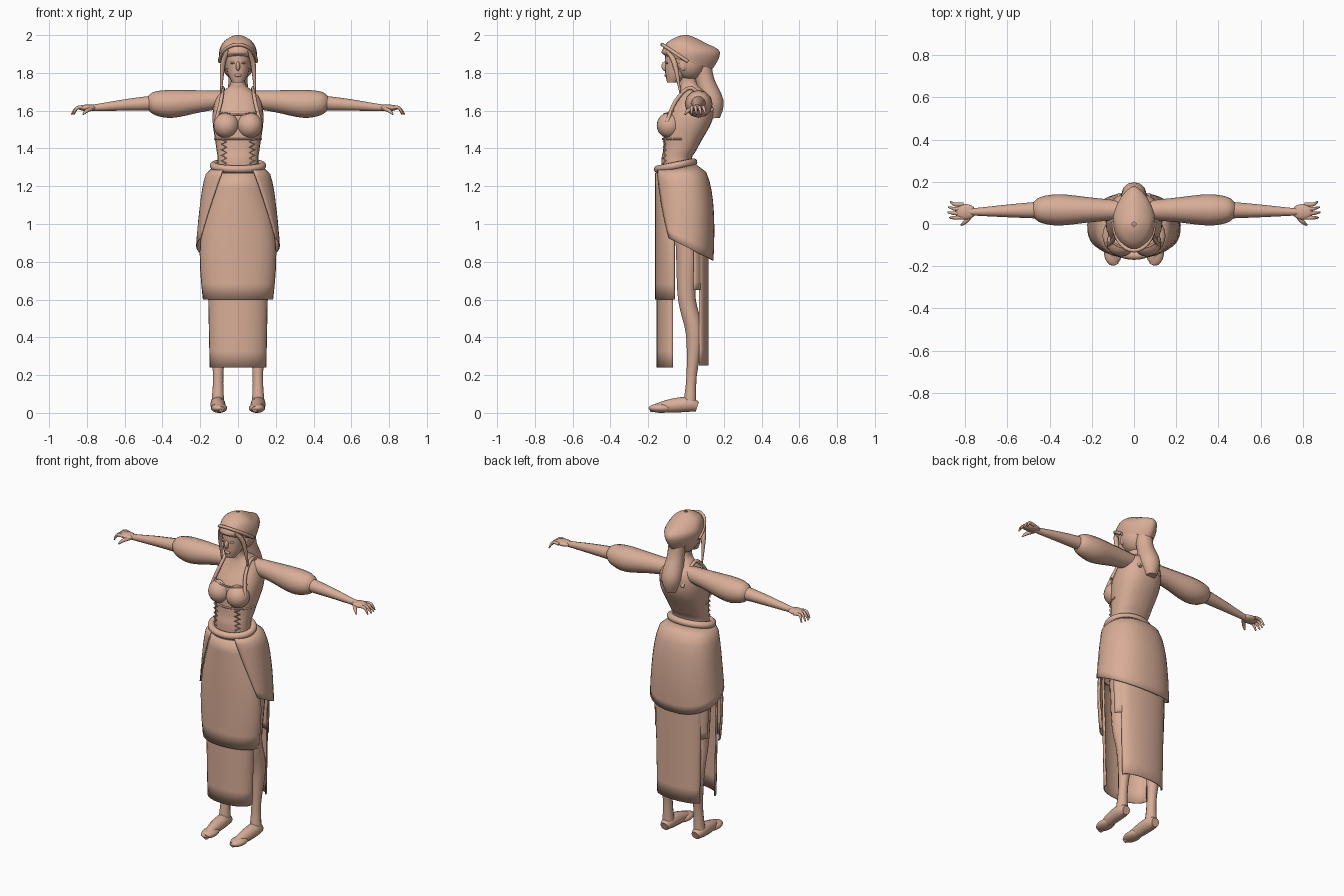
import bpy, bmesh
from math import sin, cos, pi, asin, radians
from mathutils import Vector

cube = bpy.data.objects.get("Cube")
if cube:
    bpy.data.objects.remove(cube, do_unlink=True)

clay = bpy.data.materials.new("warm clay")
clay.use_nodes = True
colour = (0.69, 0.42, 0.31, 1)
clay.diffuse_color = colour
clay.node_tree.nodes["Principled BSDF"].inputs["Base Color"].default_value = colour


def mix(start, end, share):
    return start + (end - start) * share


def smooth(rows, steps=4):
    """Pass a soft curve through a few control rows."""
    rows = [Vector(row) for row in rows]
    padded = [rows[0], *rows, rows[-1]]
    result = []
    for a, b, c, d in zip(padded, padded[1:], padded[2:], padded[3:]):
        for step in range(steps):
            t = step / steps
            result.append(b + (c - a) * t / 2 + (a - b * 2.5 + c * 2 - d / 2) * t * t
                          + (b * 3 - a - c * 3 + d) * t ** 3 / 2)
    return result + [rows[-1]]


def finish(obj):
    obj.data.materials.append(clay)
    bpy.ops.object.select_all(action="DESELECT")
    obj.select_set(True)
    bpy.context.view_layer.objects.active = obj
    bpy.ops.object.shade_smooth_by_angle(angle=radians(50))


def skin(name, rings, closed=False, capped=False, thickness=0):
    """Bridge rings of points into one surface."""
    bm = bmesh.new()
    rows = [[bm.verts.new(point) for point in ring] for ring in rings]
    count = len(rows[0])
    for low, high in zip(rows, rows[1:]):
        for i in range(count if closed else count - 1):
            j = (i + 1) % count
            bm.faces.new((low[i], low[j], high[j], high[i]))
    if capped:
        bm.faces.new(rows[0])
        bm.faces.new(rows[-1])
    bmesh.ops.recalc_face_normals(bm, faces=bm.faces)
    mesh = bpy.data.meshes.new(name)
    bm.to_mesh(mesh)
    bm.free()
    obj = bpy.data.objects.new(name, mesh)
    bpy.context.collection.objects.link(obj)
    if thickness:
        obj.modifiers.new("cloth thickness", "SOLIDIFY").thickness = thickness
    finish(obj)


def oval(angle, width, front, back, z, tilt=0, power=1, back_power=1):
    """Point of a body section; angle zero faces the front."""
    def bend(value, exponent):
        return abs(value) ** exponent * (1 if value > 0 else -1)
    exponent = power if cos(angle) > 0 else back_power
    y = mix(front, back, (1 - bend(cos(angle), exponent)) / 2)
    return (width * bend(sin(angle), exponent), y, z + tilt * y)


def stack(name, rows, power=1, back_power=1, sides=24, **options):
    """Rows give height, half width, front, back and tilt."""
    rings = []
    for z, width, front, back, tilt in smooth(rows):
        rings.append([oval(2 * pi * i / sides, width, front, back, z, tilt, power, back_power)
                      for i in range(sides)])
    skin(name, rings, closed=True, **options)


def panel(name, top, bottom, widths, edge, depth, bulge=0, rows=8, columns=16):
    """Curved cloth hanging from top to bottom; depth is signed towards the back."""
    rings = []
    for row in range(rows + 1):
        share = row / rows
        width = mix(*widths, share) + bulge * sin(pi * share)
        angles = [pi * (i / columns - 0.5) for i in range(columns + 1)]
        rings.append([(width * sin(a), edge + depth * cos(a), mix(top, bottom, share))
                      for a in angles])
    skin(name, rings, thickness=0.006)


def tube(name, points, closed=False):
    """Round form along points, each with its own radius."""
    curve = bpy.data.curves.new(name, "CURVE")
    curve.dimensions = "3D"
    curve.bevel_depth = 1
    curve.bevel_resolution = 4
    curve.use_fill_caps = True
    spline = curve.splines.new("POLY")
    spline.points.add(len(points) - 1)
    for point, (x, y, z, radius) in zip(spline.points, points):
        point.co = (x, y, z, 1)
        point.radius = radius
    spline.use_cyclic_u = closed
    spline.use_smooth = True
    curve.materials.append(clay)
    bpy.context.collection.objects.link(bpy.data.objects.new(name, curve))


def ball(name, location, size):
    bpy.ops.mesh.primitive_uv_sphere_add(segments=20, ring_count=12, location=location)
    obj = bpy.context.object
    obj.name = name
    obj.scale = size
    finish(obj)


def pair_of_tubes(name, points):
    for side, sign in (("left", 1), ("right", -1)):
        tube(f"{side}_{name}", [(sign * x, y, z, r) for x, y, z, r in points])


def pair_of_balls(name, location, size):
    x, y, z = location
    for side, sign in (("left", 1), ("right", -1)):
        ball(f"{side}_{name}", (sign * x, y, z), size)


def half_ring(name, width, y, depth, z, radius, dip=0, columns=16):
    """Thin seam around the front of the body."""
    angles = [pi * (i / columns - 0.5) for i in range(columns + 1)]
    tube(name, [(width * sin(a), y - depth * cos(a), z - dip * cos(a), radius) for a in angles])


# Torso with neck and hips
stack("torso", [
    (0.95, 0.15, -0.1, 0.1, 0), (1.3, 0.11, -0.13, 0.03, 0), (1.4, 0.115, -0.12, 0.06, 0),
    (1.55, 0.135, -0.11, 0.14, 0), (1.66, 0.12, -0.05, 0.14, 0), (1.71, 0.07, -0.03, 0.1, 0),
    (1.74, 0.04, -0.03, 0.06, 0), (1.8, 0.04, -0.03, 0.05, 0)],
    power=0.85, back_power=0.85, capped=True)

# Head and face
stack("head", [
    (1.75, 0.03, -0.1, -0.04, 0), (1.8, 0.055, -0.11, 0.03, 0),
    (1.9, 0.07, -0.11, 0.08, 0), (1.95, 0.06, -0.1, 0.07, 0)], capped=True)
ball("nose", (0, -0.11, 1.835), (0.012, 0.02, 0.025))
ball("lips", (0, -0.105, 1.787), (0.02, 0.01, 0.008))
pair_of_balls("eye", (0.028, -0.1, 1.853), (0.013, 0.01, 0.006))
pair_of_balls("ear", (0.07, -0.015, 1.84), (0.012, 0.02, 0.03))

# Hair with side locks and a tail
ball("hair", (0, 0.02, 1.86), (0.09, 0.09, 0.1))
tube("hair_tail", smooth([(0, 0.08, 1.88, 0.05), (0, 0.1, 1.76, 0.05),
                          (0, 0.14, 1.64, 0.06), (0, 0.15, 1.56, 0.03)]))
pair_of_tubes("hair_lock", smooth([(0.05, -0.1, 1.92, 0.01), (0.08, -0.06, 1.85, 0.014),
                                   (0.09, -0.03, 1.69, 0.004)]))

# Headscarf with a pointed back and a rolled band
stack("headscarf", [
    (1.86, 0.094, -0.11, 0.14, -0.28), (1.91, 0.1, -0.13, 0.18, 0), (1.96, 0.08, -0.1, 0.1, 0),
    (1.99, 0.04, -0.05, 0.04, 0), (2, 0.01, -0.01, 0.01, 0)], back_power=1.3)
half_ring("scarf_band", 0.097, 0.01, 0.136, 1.86, 0.009, dip=-0.09)

# Bodice
pair_of_balls("bust", (0.062, -0.088, 1.522), (0.068, 0.067, 0.068))
pair_of_tubes("strap", smooth([(0.118, -0.1, 1.54, 0.01), (0.09, -0.055, 1.65, 0.01),
                               (0.08, 0.03, 1.72, 0.01), (0.07, 0.14, 1.6, 0.01)]))
pair_of_tubes("lace", [(0.062 + 0.026 * (i % 2), -0.119 + 0.01 * (i % 2), mix(1.32, 1.45, i / 9), 0.005)
                       for i in range(10)])
half_ring("neckline", 0.11, -0.065, 0.053, 1.6, 0.005, dip=0.02)
half_ring("underbust_seam", 0.122, -0.02, 0.103, 1.45, 0.005)

# Waist roll, higher at the back
roll_angles = [2 * pi * i / 32 for i in range(32)]
tube("waist_roll", [(*oval(a, 0.13, -0.15, 0.04, 1.32, tilt=0.2), 0.02) for a in roll_angles],
     closed=True)

# Overskirt, open at the front with a slanted hem
rings = []
levels, columns = 10, 32
for level in range(levels + 1):
    share = level / levels
    width = 0.13 + 0.092 * share ** 0.35
    back = 0.05 + 0.1 * sin(0.6 * pi * share ** 0.5)
    opening = asin((mix(0.08, 0.2, share) / width) ** 1.15)
    angles = [mix(opening, 2 * pi - opening, i / columns) for i in range(columns + 1)]
    rings.append([oval(a, width, -0.168, back, mix(1.31, 0.88, share), mix(0.15, -0.5, share),
                       power=0.87, back_power=0.87) for a in angles])
skin("overskirt", rings, thickness=0.006)

# Layered skirt panels, open at the sides
panel("front_apron", 1.27, 0.6, (0.12, 0.186), -0.06, -0.103, bulge=0.045)
panel("front_underskirt", 0.95, 0.24, (0.165, 0.15), -0.07, -0.085)
panel("back_apron", 1, 0.65, (0.19, 0.178), 0.04, 0.07)
panel("back_underskirt", 0.95, 0.25, (0.16, 0.145), 0.07, 0.05)

# Puffed sleeves, forearms and hands
pair_of_tubes("sleeve", smooth([
    (0.06, 0.065, 1.66, 0.045), (0.2, 0.067, 1.65, 0.058), (0.35, 0.067, 1.636, 0.074),
    (0.44, 0.067, 1.64, 0.062), (0.475, 0.066, 1.64, 0.037)]))
pair_of_tubes("forearm", smooth([(0.45, 0.066, 1.64, 0.04), (0.6, 0.062, 1.63, 0.03),
                                 (0.74, 0.058, 1.617, 0.019), (0.79, 0.058, 1.615, 0.016)]))
pair_of_balls("palm", (0.8, 0.058, 1.615), (0.05, 0.037, 0.017))
for finger in range(4):
    y = 0.03 + 0.021 * finger
    tip = 0.885 - 0.009 * abs(finger - 1.3)
    pair_of_tubes(f"finger_{finger + 1}", smooth([
        (0.81, y, 1.614, 0.009), (0.85, y, 1.616, 0.009), (tip, y + 0.004 * finger, 1.58, 0.004)]))
pair_of_tubes("thumb", smooth([(0.77, 0.045, 1.612, 0.011), (0.8, 0.01, 1.6, 0.01),
                               (0.82, -0.005, 1.58, 0.004)]))

# Legs and feet
pair_of_tubes("leg", smooth([
    (0.107, 0.02, 0.05, 0.035), (0.105, 0.03, 0.2, 0.028), (0.105, 0.045, 0.42, 0.047),
    (0.105, 0.005, 0.6, 0.048), (0.105, 0.007, 0.8, 0.06), (0.105, 0.01, 1, 0.07)]))
pair_of_tubes("foot", smooth([(0.107, 0.06, 0.033, 0.026), (0.107, 0.01, 0.045, 0.04),
                              (0.103, -0.09, 0.036, 0.035), (0.09, -0.19, 0.02, 0.016)]))
pair_of_balls("toes", (0.1, -0.13, 0.025), (0.043, 0.068, 0.025))
